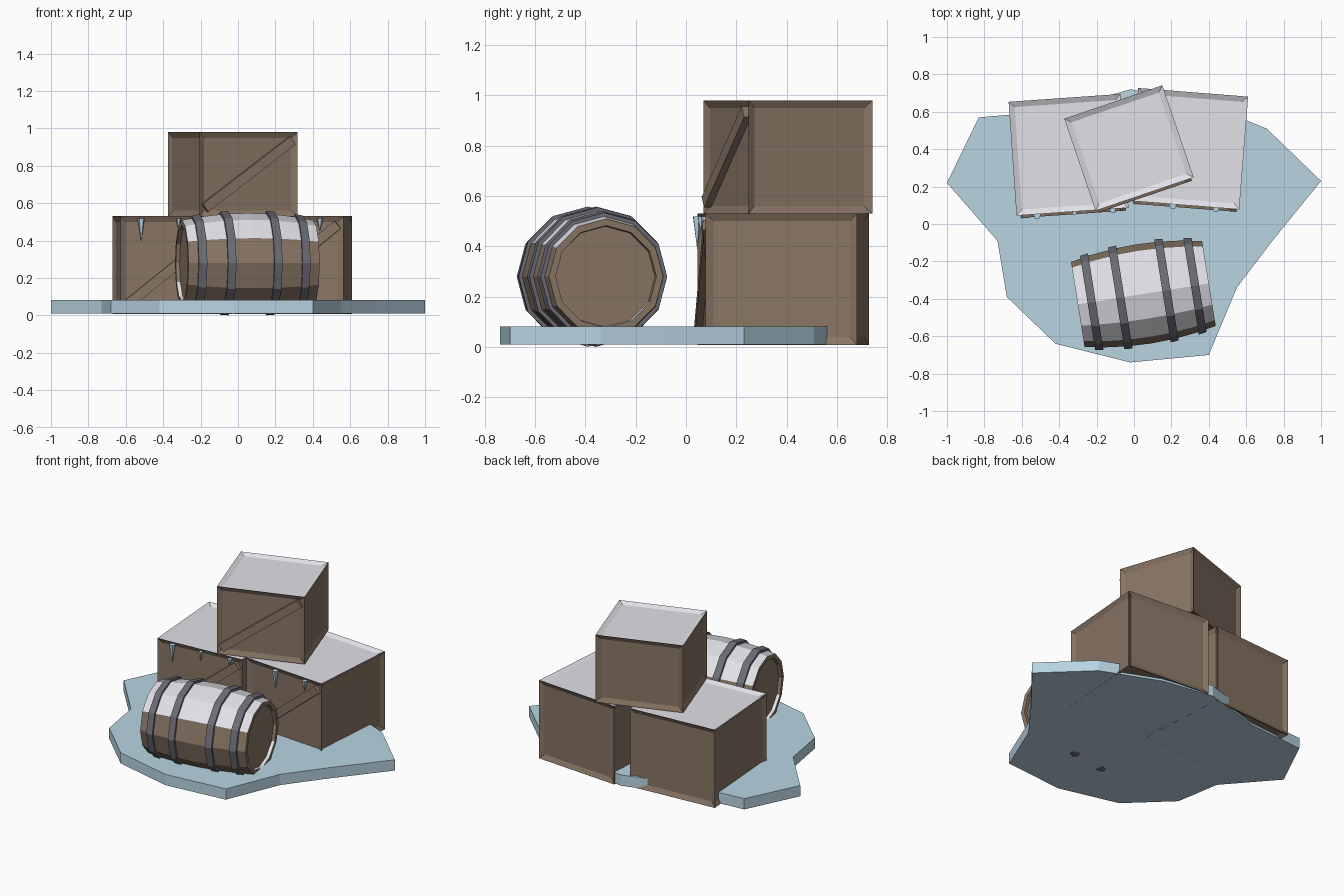
import bpy, bmesh, math
from mathutils import Matrix, Vector

if "Cube" in bpy.data.objects:
    bpy.data.objects.remove(bpy.data.objects["Cube"])


def material(name, rgb):
    m = bpy.data.materials.new(name)
    m.diffuse_color = (*rgb, 1)
    m.use_nodes = True
    m.node_tree.nodes["Principled BSDF"].inputs["Base Color"].default_value = m.diffuse_color
    return m


WOOD = material("wood", (0.25, 0.18, 0.13))
SNOW = material("snow", (0.75, 0.75, 0.80))
IRON = material("iron", (0.15, 0.15, 0.18))
ICE = material("ice", (0.48, 0.66, 0.76))


def finish(bm, name, mats, matrix=Matrix(), snow_limit=None):
    """Store the mesh; faces pointing up get the second material."""
    bmesh.ops.recalc_face_normals(bm, faces=bm.faces)
    bm.transform(matrix)
    bm.normal_update()
    if snow_limit is not None:
        for f in bm.faces:
            f.material_index = int(f.normal.z > snow_limit)
    me = bpy.data.meshes.new(name)
    bm.to_mesh(me)
    bm.free()
    for m in mats:
        me.materials.append(m)
    ob = bpy.data.objects.new(name, me)
    bpy.context.collection.objects.link(ob)
    return ob


def box(size):
    bm = bmesh.new()
    bmesh.ops.create_cube(bm, size=1)
    bmesh.ops.scale(bm, vec=size, verts=bm.verts)
    return bm


def crate(name, centre, size, angle, icicles=()):
    w, d, h = size
    place = Matrix.Translation(centre) @ Matrix.Rotation(math.radians(angle), 4, 'Z')
    # framed box: every side inset and pushed in
    bm = box(size)
    bmesh.ops.inset_individual(bm, faces=bm.faces[:], thickness=0.043, depth=-0.015)
    finish(bm, name, [WOOD, SNOW], place, 0.8)
    # diagonal board on the front
    rise, run = h - 0.09, w - 0.06
    turn = Matrix.Rotation(-math.atan2(rise, run), 4, 'Y')
    finish(box((math.hypot(rise, run), 0.03, 0.052)), name + "_brace", [WOOD],
           place @ Matrix.Translation((0, -d / 2 + 0.001, 0)) @ turn)
    # icicles under the top front edge
    for i, (x, length, r) in enumerate(icicles):
        bm = bmesh.new()
        bmesh.ops.create_cone(bm, cap_ends=True, segments=5, radius1=0, radius2=r, depth=length)
        bmesh.ops.remove_doubles(bm, verts=bm.verts, dist=1e-5)
        finish(bm, f"{name}_icicle_{i + 1}", [ICE],
               place @ Matrix.Translation((x, -d / 2 - 0.008, h / 2 - 0.012 - length / 2)))


def lathe(profile, sides=12, closed=False):
    """Spin (x, radius) points around the x axis."""
    bm = bmesh.new()
    rings = []
    for x, r in profile:
        rings.append([bm.verts.new((x, r * math.cos(a), r * math.sin(a)))
                      for a in (2 * math.pi * k / sides for k in range(sides))])
    pairs = list(zip(rings, rings[1:]))
    if closed:
        pairs.append((rings[-1], rings[0]))
    for a, b in pairs:
        for k in range(sides):
            j = (k + 1) % sides
            bm.faces.new((a[k], a[j], b[j], b[k]))
    if not closed:
        bm.faces.new(rings[0])
        bm.faces.new(rings[-1])
    return bm


# ice slab
outline = [(-1, .22), (-.83, .57), (-.42, .605), (-.02, .72), (.33, .665), (.71, .51),
           (1, .23), (.74, -.09), (.55, -.34), (.40, -.70), (-.02, -.74), (-.42, -.64),
           (-.68, -.39), (-.73, -.09)]
bm = bmesh.new()
bottom = bm.faces.new([bm.verts.new((x, y, 0.009)) for x, y in outline])
top = bmesh.ops.extrude_face_region(bm, geom=[bottom], use_keep_orig=True)
bmesh.ops.translate(bm, vec=(0, 0, 0.072),
                    verts=[v for v in top['geom'] if isinstance(v, bmesh.types.BMVert)])
finish(bm, "ice_slab", [ICE])

# three crates
crate("left_crate", (-0.35, 0.37, 0.269), (0.60, 0.61, 0.522), 4,
      [(-0.19, 0.13, 0.02), (0.01, 0.065, 0.014), (0.215, 0.05, 0.017)])
crate("right_crate", (0.2925, 0.4025, 0.269), (0.59, 0.605, 0.522), -4.5,
      [(-0.06, 0.13, 0.02), (0.17, 0.07, 0.018)])
crate("top_crate", (-0.027, 0.406, 0.755), (0.554, 0.52, 0.45), 18.8)

# barrel lying on its side
lie = Matrix.Translation((0.05, -0.374, 0.279)) @ Matrix.Rotation(math.radians(9.1), 4, 'Z')
HALF = 0.355


def bulge(x):
    return 0.268 - 0.038 * (x / HALF) ** 2


body = [(x * HALF, bulge(x * HALF)) for x in (-1, -0.7, -0.35, 0, 0.35, 0.7, 1)]
rim = [(HALF, 0.203), (HALF - 0.02, 0.2)]
profile = [(-x, r) for x, r in reversed(rim)] + body + rim
finish(lathe(profile), "barrel", [WOOD, SNOW], lie, 0.45)

# barrel hoops
for i, x in enumerate((-0.28, -0.125, 0.125, 0.28)):
    a, b = x - 0.022, x + 0.022
    ring = [(a, bulge(a) - 0.01), (a, bulge(a) + 0.014), (b, bulge(b) + 0.014), (b, bulge(b) - 0.01)]
    finish(lathe(ring, closed=True), f"barrel_hoop_{i + 1}", [IRON], lie)
